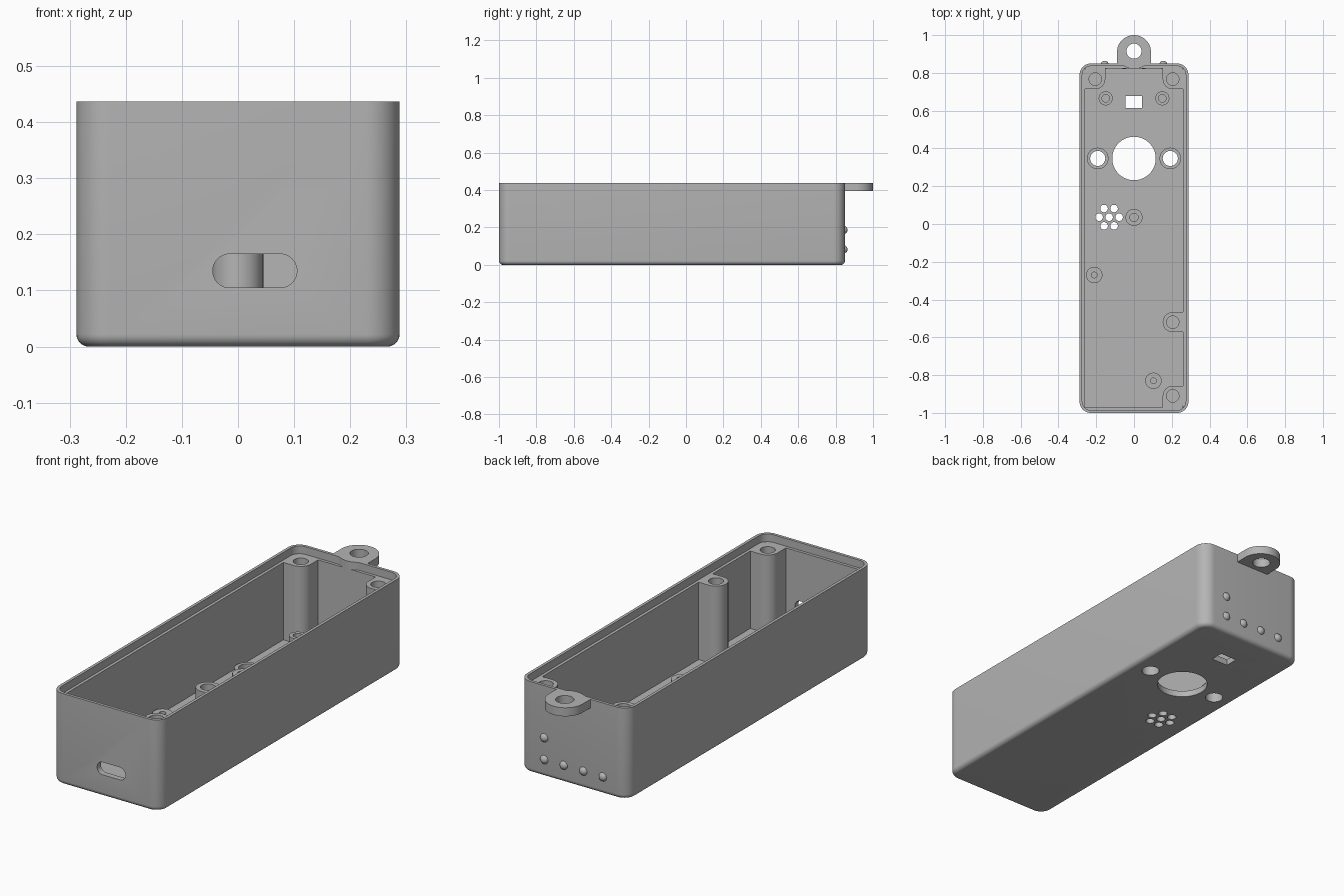
import bpy, bmesh, math
from mathutils import Matrix

cube = bpy.data.objects.get("Cube")
if cube:
    bpy.data.objects.remove(cube, do_unlink=True)

grey = bpy.data.materials.new("plain_grey")
grey.use_nodes = True
colour = (0.46, 0.46, 0.46, 1)
grey.diffuse_color = colour
grey.node_tree.nodes["Principled BSDF"].inputs["Base Color"].default_value = colour

FLOOR, LEDGE, TOP = 0.03, 0.40, 0.437
FRONT, BACK, HALF = -1.0, 0.85, 0.288
MID_Y, HALF_Y = (FRONT + BACK) / 2, (BACK - FRONT) / 2


def outline(cx, cy, hx, hy, r, steps):
    pts = []
    for q, (sx, sy) in enumerate([(1, 1), (-1, 1), (-1, -1), (1, -1)]):
        for i in range(steps + 1):
            a = math.pi / 2 * (q + i / steps)
            pts.append((cx + sx * (hx - r) + r * math.cos(a),
                        cy + sy * (hy - r) + r * math.sin(a)))
    return pts


def loft(name, cx, cy, hx, hy, r, levels, steps=10, matrix=None):
    """Rounded rectangle stacked through (inset, z) levels and capped."""
    bm = bmesh.new()
    rings = [[bm.verts.new((x, y, z)) for x, y in
              outline(cx, cy, hx - d, hy - d, max(r - d, 0), steps)]
             for d, z in levels]
    n = len(rings[0])
    for low, high in zip(rings, rings[1:]):
        for i in range(n):
            j = (i + 1) % n
            bm.faces.new((low[i], low[j], high[j], high[i]))
    bm.faces.new(rings[0][::-1])
    bm.faces.new(rings[-1])
    bmesh.ops.remove_doubles(bm, verts=bm.verts, dist=1e-5)
    bmesh.ops.recalc_face_normals(bm, faces=bm.faces)
    if matrix:
        bm.transform(matrix)
    mesh = bpy.data.meshes.new(name)
    bm.to_mesh(mesh)
    bm.free()
    mesh.materials.append(grey)
    obj = bpy.data.objects.new(name, mesh)
    bpy.context.collection.objects.link(obj)
    return obj


def cylinder(name, x, y, r, z0, z1, steps=10):
    return loft(name, x, y, r, r, r, [(0, z0), (0, z1)], steps)


def box(name, x0, x1, y0, y1, z0, z1):
    return loft(name, (x0 + x1) / 2, (y0 + y1) / 2, abs(x1 - x0) / 2,
                abs(y1 - y0) / 2, 0, [(0, z0), (0, z1)], 1)


def combine(target, tool, operation):
    tool.hide_render = True
    mod = target.modifiers.new("cut", "BOOLEAN")
    mod.object, mod.operation, mod.solver = tool, operation, "EXACT"
    bpy.context.view_layer.objects.active = target
    bpy.ops.object.modifier_apply(modifier=mod.name)
    bpy.data.objects.remove(tool, do_unlink=True)


def add(target, tool):
    combine(target, tool, "UNION")


def cut(target, tool):
    combine(target, tool, "DIFFERENCE")


def smooth(obj):
    bpy.ops.object.select_all(action="DESELECT")
    obj.select_set(True)
    bpy.context.view_layer.objects.active = obj
    bpy.ops.object.shade_smooth_by_angle(angle=math.radians(30))


# Outer shell with a rounded bottom edge, then the cavity
FILLET = 0.022
levels = [(FILLET * (1 - math.sin(a)), FILLET * (1 - math.cos(a)))
          for a in (math.pi / 2 * i / 6 for i in range(7))]
case = loft("case", 0, MID_Y, HALF, HALF_Y, 0.06, levels + [(0, TOP)])
WALL = 0.028
cut(case, box("cavity", -HALF + WALL, HALF - WALL, FRONT + WALL, BACK - WALL, FLOOR, 0.6))

# Tall screw posts merged into the walls: x, y, end wall direction
POST, BURY = 0.053, 0.02
posts = [(-0.205, 0.767, 1), (0.205, 0.767, 1), (0.205, -0.52, 0), (0.205, -0.91, -1)]
for x, y, end in posts:
    side = math.copysign(HALF - BURY, x)
    add(case, cylinder("post", x, y, POST, 0.02, 0.42))
    add(case, box("side_web", x, side, y - POST, y + POST, 0.02, 0.42))
    if end:
        wall = BACK - BURY if end > 0 else FRONT + BURY
        add(case, box("end_web", x - POST, x + POST, y, wall, 0.02, 0.42))

# Lid recess trims the posts level with the ledge
LIP = 0.014
cut(case, loft("lid_recess", 0, MID_Y, HALF - LIP, HALF_Y - LIP, 0.046,
               [(0, LEDGE), (0, 0.6)]))
for x, y, end in posts:
    cut(case, cylinder("screw_hole", x, y, 0.033, 0.2, 0.6))

# Floor standoffs: x, y, radius, hole radius, top
for x, y, r, hole, top in [(-0.15, 0.665, 0.037, 0.02, 0.1), (0.15, 0.665, 0.037, 0.02, 0.1),
                           (0, 0.035, 0.045, 0.022, 0.2),
                           (-0.21, -0.27, 0.043, 0.015, 0.07),
                           (0.103, -0.83, 0.043, 0.015, 0.07)]:
    add(case, cylinder("standoff", x, y, r, 0.02, top))
    cut(case, cylinder("standoff_hole", x, y, hole, FLOOR + 0.005, 0.6))

# Collared sensor openings on both sides of the large round opening
SENSOR_Y = 0.347
for x in (-0.192, 0.192):
    add(case, cylinder("collar", x, SENSOR_Y, 0.057, 0.02, 0.055))
    cut(case, cylinder("collar_hole", x, SENSOR_Y, 0.04, -0.1, 0.6))
cut(case, cylinder("large_opening", 0, SENSOR_Y, 0.115, -0.1, 0.6, 16))
cut(case, box("window", -0.045, 0.043, 0.614, 0.678, -0.1, 0.6))

# Sound holes in a hexagon
SOUND_X, SOUND_Y, PITCH = -0.132, 0.036, 0.053
cut(case, cylinder("sound_hole", SOUND_X, SOUND_Y, 0.02, -0.1, 0.6, 6))
for i in range(6):
    a = math.pi / 3 * i
    cut(case, cylinder("sound_hole", SOUND_X + PITCH * math.cos(a),
                       SOUND_Y + PITCH * math.sin(a), 0.02, -0.1, 0.6, 6))

# Rounded connector slot through the front wall
cut(case, loft("connector_slot", 0.03, 0.135, 0.075, 0.03, 0.03, [(0, 0.9), (0, 1.1)],
               matrix=Matrix.Rotation(math.pi / 2, 4, "X")))
smooth(case)

# Hanging tab on the back
TAB_R, TAB_Y = 0.09, 0.91
tab = cylinder("hanging_tab", 0, TAB_Y, TAB_R, 0.396, TOP, 12)
add(tab, box("tab_root", -TAB_R, TAB_R, 0.842, TAB_Y, 0.396, TOP))
cut(tab, cylinder("tab_hole", 0, 0.915, 0.04, 0.3, 0.6))
smooth(tab)

# Domed studs on the back wall
for x, z in [(-0.155, 0.083), (-0.052, 0.083), (0.052, 0.083), (0.155, 0.083), (0.155, 0.187)]:
    bpy.ops.mesh.primitive_uv_sphere_add(segments=20, ring_count=12, radius=0.022,
                                         location=(x, 0.842, z))
    stud = bpy.context.object
    stud.name = "back_stud"
    stud.data.materials.append(grey)
    smooth(stud)
